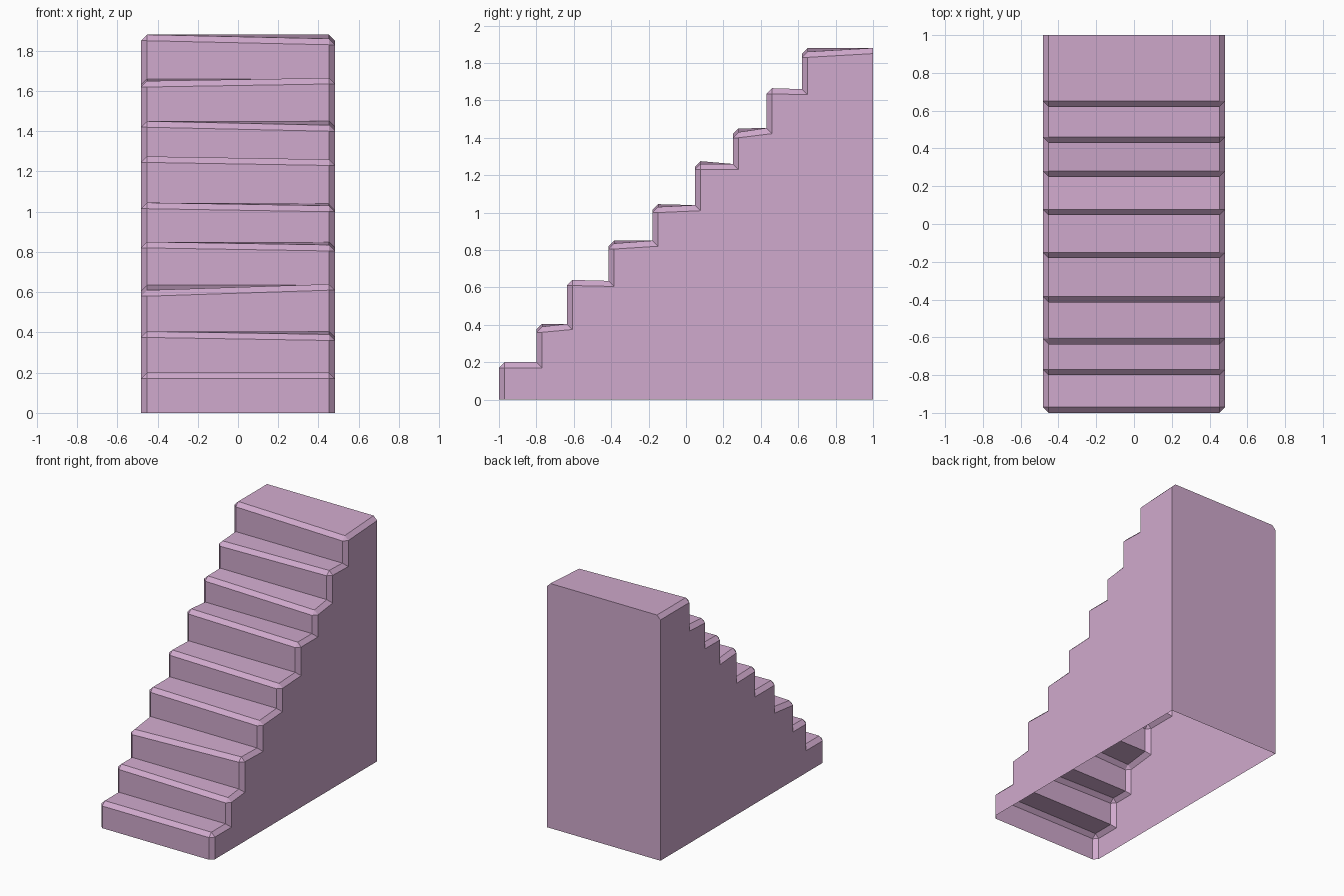
import bpy
import bmesh

cube = bpy.data.objects.get("Cube")
if cube:
    bpy.data.objects.remove(cube, do_unlink=True)

# One flat colour
mauve = bpy.data.materials.new("dusty_mauve")
mauve.use_nodes = True
colour = (0.63, 0.40, 0.61, 1)
mauve.diffuse_color = colour
mauve.node_tree.nodes["Principled BSDF"].inputs["Base Color"].default_value = colour

BEVEL = 0.03
HALF = 0.483
BACK = 1.0

# Slightly uneven steps: riser y, nose height at -x, nose height at +x, rear height
STEPS = [
    (-1.0, 0.2, 0.2, 0.2),
    (-0.8, 0.405, 0.39, 0.405),
    (-0.637, 0.61, 0.64, 0.635),
    (-0.415, 0.85, 0.835, 0.85),
    (-0.18, 1.045, 1.03, 1.04),
    (0.047, 1.275, 1.26, 1.26),
    (0.25, 1.45, 1.43, 1.452),
    (0.43, 1.65, 1.665, 1.66),
    (0.62, 1.88, 1.86, 1.88),
]


def side_points(bm, sign):
    """Vertices of the stepped profile and of its bevelled-in side outline."""
    outer, inner = [], []

    def add_outer(y, z):
        outer.append(bm.verts.new((sign * (HALF - BEVEL), y, z)))

    def add_inner(y, z):
        inner.append(bm.verts.new((sign * HALF, y, z)))

    add_outer(STEPS[0][0], 0)
    add_inner(STEPS[0][0] + BEVEL, 0)
    for i, (y, z_neg, z_pos, rear) in enumerate(STEPS):
        z = z_pos if sign > 0 else z_neg
        last = i == len(STEPS) - 1
        y_end = BACK if last else STEPS[i + 1][0]
        # Chamfered nose: two profile points share one side point
        add_outer(y, z - BEVEL)
        add_outer(y + BEVEL, z)
        add_inner(y + BEVEL, z - BEVEL)
        inner.append(inner[-1])
        # Rear end of the tread
        add_outer(y_end, rear)
        add_inner(y_end if last else y_end + BEVEL, rear - BEVEL)
    return outer, inner


def face(bm, verts):
    bm.faces.new(list(dict.fromkeys(verts)))


bm = bmesh.new()
sides = {}
for sign in (-1, 1):
    outer, inner = side_points(bm, sign)
    # Bevel strip along the stepped edge
    for i in range(len(outer) - 1):
        face(bm, (outer[i], outer[i + 1], inner[i + 1], inner[i]))
    # Flat side wall
    foot = bm.verts.new((sign * HALF, BACK, 0))
    face(bm, inner + [foot])
    sides[sign] = (outer, inner, foot)

# Risers, noses and treads across the width
neg, pos = sides[-1], sides[1]
for i in range(len(neg[0]) - 1):
    face(bm, (neg[0][i], pos[0][i], pos[0][i + 1], neg[0][i + 1]))

# Back wall; the underside stays open
face(bm, (neg[2], neg[1][-1], neg[0][-1], pos[0][-1], pos[1][-1], pos[2]))

bmesh.ops.recalc_face_normals(bm, faces=bm.faces)
# Make sure the shell faces outward
bm.faces.ensure_lookup_table()
back = max(bm.faces, key=lambda f: f.calc_center_median().y)
if back.normal.y < 0:
    bmesh.ops.reverse_faces(bm, faces=bm.faces)

mesh = bpy.data.meshes.new("staircase")
bm.to_mesh(mesh)
bm.free()
mesh.materials.append(mauve)
staircase = bpy.data.objects.new("staircase", mesh)
bpy.context.collection.objects.link(staircase)
